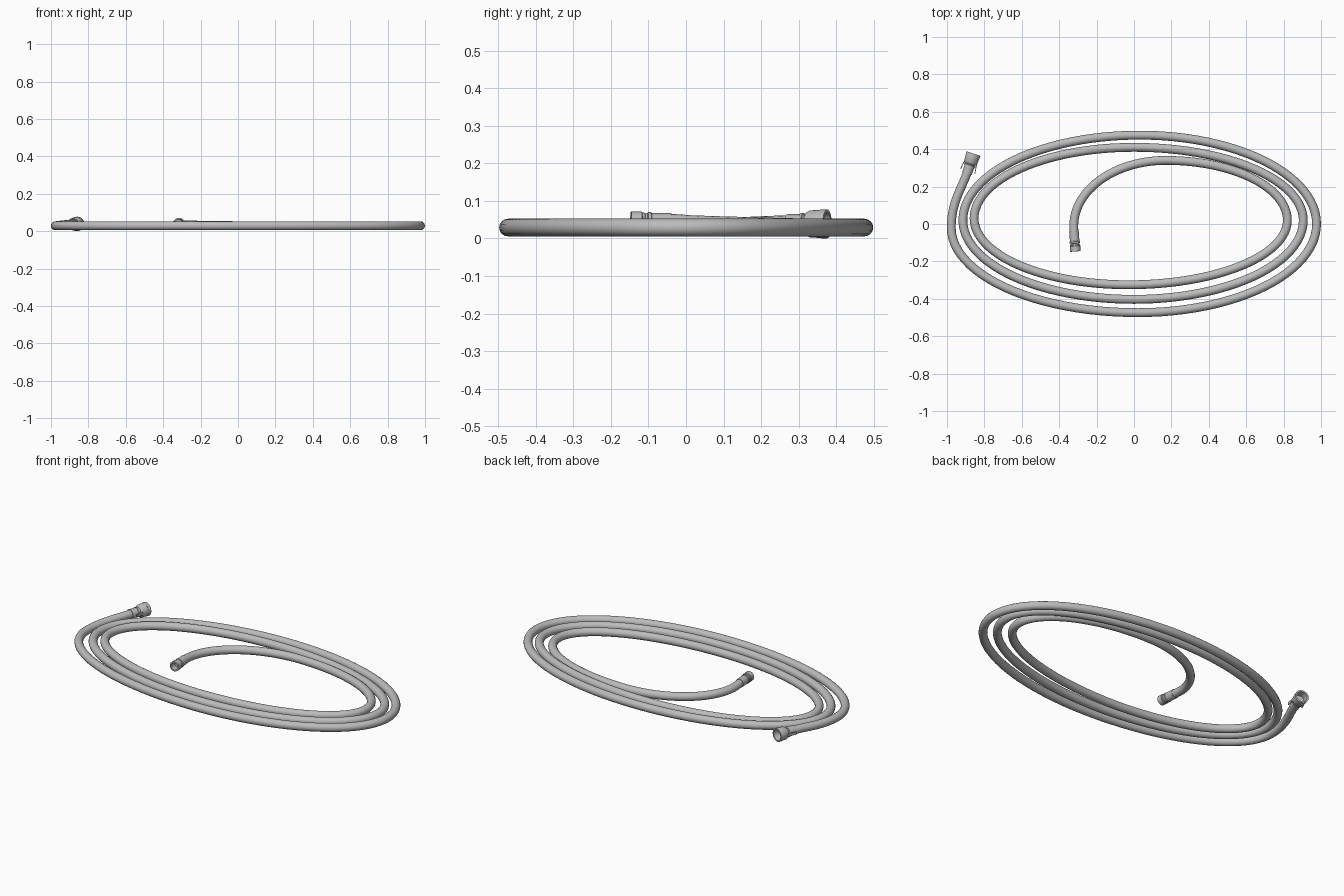
import bpy, bmesh, math
from mathutils import Vector, Matrix

if "Cube" in bpy.data.objects:
    bpy.data.objects.remove(bpy.data.objects["Cube"])

grey = bpy.data.materials.new("light grey rubber")
grey.diffuse_color = (0.5, 0.5, 0.5, 1)
grey.use_nodes = True
grey.node_tree.nodes["Principled BSDF"].inputs["Base Color"].default_value = grey.diffuse_color
R = 0.0235      # hose radius
Z = 0.029       # height of the coil's centre line


def hose(name, pts):
    cu = bpy.data.curves.new(name, 'CURVE')
    cu.dimensions = '3D'
    cu.twist_mode = 'Z_UP'
    cu.bevel_depth = R
    cu.bevel_resolution = 6
    cu.use_fill_caps = True
    sp = cu.splines.new('POLY')
    sp.points.add(len(pts) - 1)
    for p, co in zip(sp.points, pts):
        p.co = (*co, 1)
    ob = bpy.data.objects.new(name, cu)
    bpy.context.collection.objects.link(ob)
    bpy.context.view_layer.objects.active = ob
    ob.select_set(True)
    bpy.ops.object.convert(target='MESH')
    finish(bpy.context.object)


def finish(ob):
    bpy.ops.object.select_all(action='DESELECT')
    ob.select_set(True)
    bpy.context.view_layer.objects.active = ob
    ob.data.materials.clear()
    ob.data.materials.append(grey)
    bpy.ops.object.shade_smooth_by_angle(angle=math.radians(35))
    ob.select_set(False)


def frame(a, b):
    """Matrix with local x along a->b and local z close to up."""
    x = (Vector(b) - Vector(a)).normalized()
    y = Vector((0, 0, 1)).cross(x).normalized()
    z = x.cross(y)
    m = Matrix((x, y, z)).transposed().to_4x4()
    m.translation = a
    return m


def add_mesh(name, bm, m):
    bmesh.ops.recalc_face_normals(bm, faces=bm.faces)
    bm.transform(m)
    me = bpy.data.meshes.new(name)
    bm.to_mesh(me)
    bm.free()
    ob = bpy.data.objects.new(name, me)
    bpy.context.collection.objects.link(ob)
    finish(ob)


def lathe(name, profile, m, n=28):
    bm = bmesh.new()
    rings = [[bm.verts.new((s, r * math.cos(2 * math.pi * i / n),
                            r * math.sin(2 * math.pi * i / n)))
              for i in range(n)] for s, r in profile]
    for a, b in zip(rings, rings[1:]):
        for i in range(n):
            j = (i + 1) % n
            bm.faces.new((a[i], a[j], b[j], b[i]))
    bm.faces.new(rings[0])
    bm.faces.new(rings[-1])
    add_mesh(name, bm, m)


def box(name, centre, size, m, yaw=0):
    bm = bmesh.new()
    bmesh.ops.create_cube(bm, size=1)
    bm.transform(Matrix.Translation(centre) @ Matrix.Rotation(yaw, 4, 'Z')
                 @ Matrix.Diagonal((*size, 1)))
    add_mesh(name, bm, m)


# Coil: extreme points of the spiral, joined by quarter ellipses
keys = [(-0.977, -0.02), (0.02, -0.474), (0.976, 0.0), (0.03, 0.475),
        (-0.915, 0.02), (0.0, -0.403), (0.905, 0.02), (0.0, 0.41),
        (-0.855, 0.03), (-0.03, -0.325), (0.82, 0.02), (0.17, 0.34),
        (-0.322, -0.01)]
path = []
N = 24
for k, (p, q) in enumerate(zip(keys, keys[1:])):
    for i in range(N):
        t = math.pi / 2 * i / N
        c, s = 1 - math.cos(t), math.sin(t)
        u, v = (c, s) if k % 2 == 0 else (s, c)
        lift = 0.010 * (i / N) ** 2 if k == len(keys) - 2 else 0
        path.append((p[0] + (q[0] - p[0]) * u,
                     p[1] + (q[1] - p[1]) * v, Z + lift))

# Outer tail runs up to the large coupling, inner tail to the small one
big_a, big_b = Vector((-0.893, 0.27, 0.038)), Vector((-0.858, 0.376, 0.039))
small_a, small_b = Vector((-0.321, -0.04, 0.042)), Vector((-0.313, -0.147, 0.043))
p0, p3 = Vector((-0.977, -0.02, Z)), big_a + (big_b - big_a) * 0.15
p1, p2 = Vector((-0.977, 0.12, Z)), p3 - (big_b - big_a).normalized() * 0.10
tail = []
for i in range(20):
    t = 1 - i / 20
    tail.append(p0 * (1 - t) ** 3 + p1 * 3 * t * (1 - t) ** 2
                + p2 * 3 * t * t * (1 - t) + p3 * t ** 3)
hose("hose", [tuple(p) for p in tail] + path
     + [(*keys[-1], 0.040), tuple(small_a), tuple(small_a.lerp(small_b, 0.2))])

# Large hollow coupling
m = frame(big_a, big_b)
lathe("large_coupling",
      [(0.0, 0.0235), (0.0, 0.0265), (0.038, 0.0265), (0.038, 0.029),
       (0.046, 0.029), (0.048, 0.0265), (0.052, 0.0265), (0.056, 0.032),
       (0.064, 0.036), (0.094, 0.0375), (0.094, 0.0385), (0.112, 0.0385),
       (0.112, 0.030), (0.07, 0.028)], m)
# Clip arms on both sides of the large coupling
for side, label in ((1, "left"), (-1, "right")):
    box("clip_arm_" + label, (0.038, side * 0.037, 0), (0.05, 0.004, 0.016),
        m, -side * 0.12)
    box("clip_pivot_" + label, (0.048, side * 0.031, 0), (0.006, 0.014, 0.014), m)

# Small hollow coupling
lathe("small_coupling",
      [(0.0, 0.0235), (0.0, 0.0255), (0.052, 0.0255), (0.054, 0.0275),
       (0.062, 0.0275), (0.064, 0.0235), (0.069, 0.0235), (0.071, 0.026),
       (0.077, 0.026), (0.079, 0.0285), (0.107, 0.0285),
       (0.107, 0.021), (0.07, 0.019)], frame(small_a, small_b))
